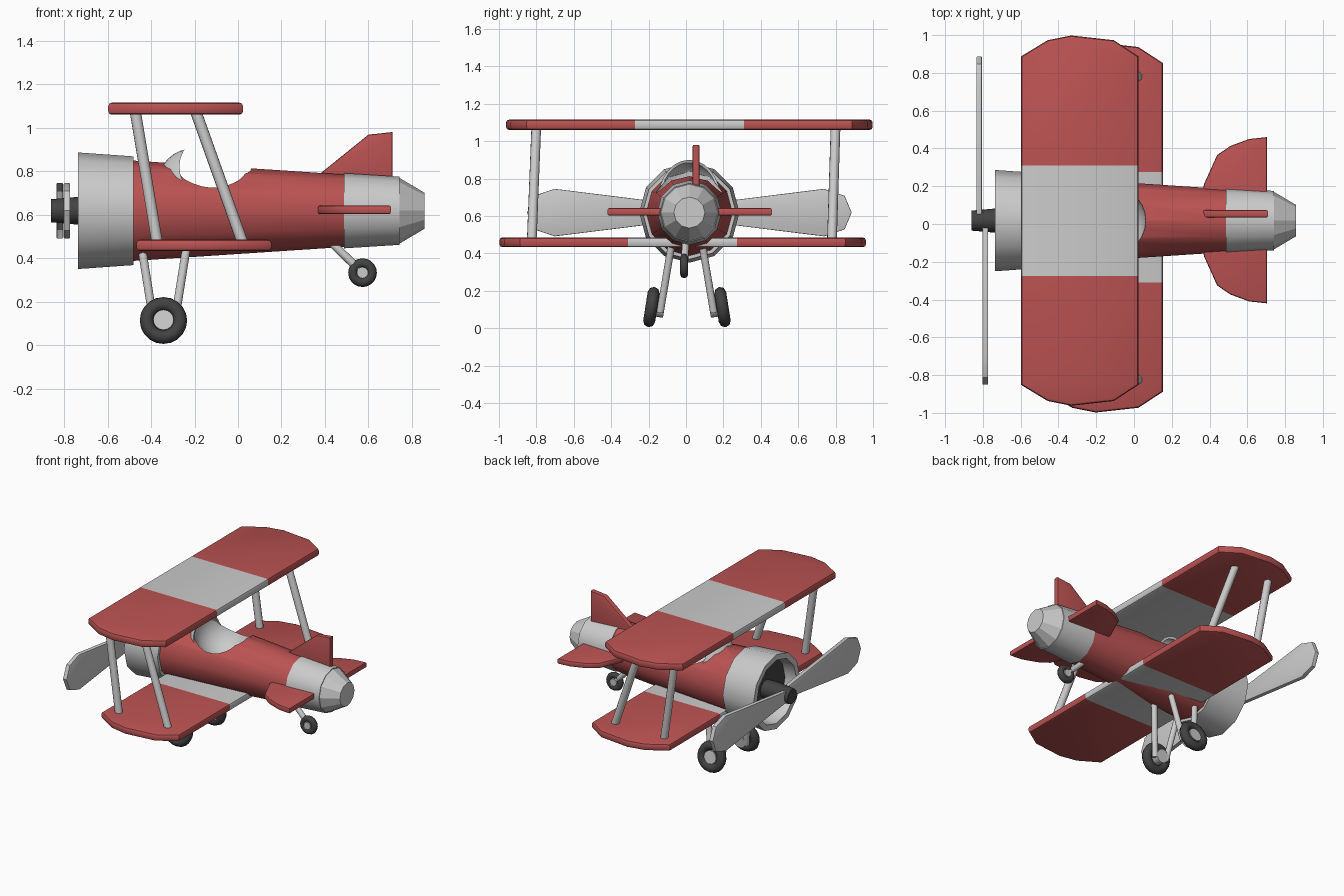
import bpy, bmesh, math
from mathutils import Vector, Matrix

if "Cube" in bpy.data.objects:
    bpy.data.objects.remove(bpy.data.objects["Cube"])


def material(name, rgb):
    m = bpy.data.materials.new(name)
    m.diffuse_color = (*rgb, 1)
    m.use_nodes = True
    m.node_tree.nodes["Principled BSDF"].inputs["Base Color"].default_value = m.diffuse_color
    return m


RED = material("red_paint", (0.5, 0.085, 0.085))
DARK = material("dark_rubber", (0.055, 0.055, 0.055))
GREY = material("grey_paint", (0.8, 0.8, 0.8))
CY, CZ = 0.018, 0.618      # fuselage axis


def make(name, bm, *mats, angle=40):
    bmesh.ops.recalc_face_normals(bm, faces=bm.faces)
    me = bpy.data.meshes.new(name)
    bm.to_mesh(me)
    bm.free()
    ob = bpy.data.objects.new(name, me)
    bpy.context.collection.objects.link(ob)
    for m in mats:
        me.materials.append(m)
    smooth(ob, angle)
    return ob


def smooth(ob, angle=40):
    bpy.ops.object.select_all(action='DESELECT')
    ob.select_set(True)
    bpy.context.view_layer.objects.active = ob
    bpy.ops.object.shade_smooth_by_angle(angle=math.radians(angle))


def lathe(name, profile, *mats, n=12, angle=40):
    """Revolve (x, radius) points about the fuselage axis."""
    bm = bmesh.new()
    vs = [bm.verts.new((x, CY, CZ + r)) for x, r in profile]
    es = [bm.edges.new(p) for p in zip(vs, vs[1:])]
    bmesh.ops.spin(bm, geom=vs + es, cent=(0, CY, CZ), axis=(1, 0, 0),
                   angle=2 * math.pi, steps=n)
    bmesh.ops.remove_doubles(bm, verts=bm.verts, dist=1e-4)
    return make(name, bm, *mats, angle=angle)


def rod(name, a, b, r, *mats, n=12):
    a, b = Vector(a), Vector(b)
    bm = bmesh.new()
    mat = Matrix.Translation((a + b) / 2) @ (b - a).to_track_quat('Z', 'Y').to_matrix().to_4x4()
    bmesh.ops.create_cone(bm, cap_ends=True, segments=n, radius1=r, radius2=r,
                          depth=(b - a).length, matrix=mat)
    return make(name, bm, *mats)


def prism(pts, axis, lo, hi, bevel=0.0):
    """Extrude a flat outline along an axis (0=x, 1=y, 2=z) from lo to hi."""
    bm = bmesh.new()

    def place(p, h):
        c = list(p)
        c.insert(axis, h)
        return bm.verts.new(c)
    face = bm.faces.new([place(p, lo) for p in pts])
    ext = bmesh.ops.extrude_face_region(bm, geom=[face])
    step = Vector((0, 0, 0))
    step[axis] = hi - lo
    bmesh.ops.translate(bm, vec=step,
                        verts=[v for v in ext['geom'] if isinstance(v, bmesh.types.BMVert)])
    bmesh.ops.recalc_face_normals(bm, faces=bm.faces)
    if bevel:
        rim = [e for e in bm.edges if abs(e.verts[0].co[axis] - e.verts[1].co[axis]) < 1e-5]
        bmesh.ops.bevel(bm, geom=rim, offset=bevel, segments=2, profile=0.5, affect='EDGES')
    return bm


def cut(ob, cutter):
    mod = ob.modifiers.new("cut", 'BOOLEAN')
    mod.operation, mod.solver, mod.object = 'DIFFERENCE', 'EXACT', cutter
    bpy.context.view_layer.objects.active = ob
    bpy.ops.object.modifier_apply(modifier=mod.name)
    bpy.data.objects.remove(cutter)
    smooth(ob)


# Wings: tapered-tip slabs, red with a grey centre band
def wing(name, x0, yc, z0, z1):
    tip = [(0, 0.87), (0.14, 0.955), (0.265, 0.98), (0.49, 0.955), (0.62, 0.87)]
    pts = [(x0 + x, yc + y) for x, y in tip] + [(x0 + x, yc - y) for x, y in reversed(tip)]
    bm = prism(pts, 2, z0, z1, 0.016)
    for s in (-1, 1):
        bmesh.ops.bisect_plane(bm, geom=bm.verts[:] + bm.edges[:] + bm.faces[:],
                               plane_co=(0, yc + s * 0.292, 0), plane_no=(0, 1, 0))
    for f in bm.faces:
        f.material_index = int(abs(f.calc_center_median().y - yc) < 0.29)
    make(name, bm, RED, GREY)


wing("upper_wing", -0.597, 0.018, 1.06, 1.115)
wing("lower_wing", -0.467, -0.018, 0.433, 0.485)

# Wing struts
for side, yb, yt in (("left", -0.825, -0.80), ("right", 0.78, 0.80)):
    rod(f"{side}_front_strut", (-0.37, yb, 0.46), (-0.475, yt, 1.09), 0.026)
    rod(f"{side}_rear_strut", (0.025, yb, 0.46), (-0.20, yt, 1.09), 0.026)

# Fuselage with a scooped grey cockpit
hull = lathe("fuselage", [(-0.5, 0), (-0.5, 0.232), (0.5, 0.166), (0.5, 0)], RED, GREY)
bm = bmesh.new()
bmesh.ops.create_uvsphere(bm, u_segments=28, v_segments=16, radius=0.192,
                          matrix=Matrix.Translation((-0.13, CY, 0.80)))
for f in bm.faces:
    f.material_index = 1
cut(hull, make("cockpit_cutter", bm, RED, GREY))

# Windscreen: thin dome segment with a concave rear edge
bm = bmesh.new()
bmesh.ops.create_uvsphere(bm, u_segments=24, v_segments=16, radius=0.168)
bmesh.ops.delete(bm, geom=[v for v in bm.verts if v.co.z < -0.02 or v.co.x > 0.09], context='VERTS')
bmesh.ops.translate(bm, vec=(-0.205, CY, 0.737), verts=bm.verts)
screen = make("windscreen", bm)
sol = screen.modifiers.new("shell", 'SOLIDIFY')
sol.thickness = 0.012
bpy.ops.object.modifier_apply(modifier=sol.name)
ring = [(-0.12 + 0.15 * math.cos(a), 0.82 + 0.15 * math.sin(a))
        for a in (i * math.pi / 12 for i in range(24))]
cut(screen, make("windscreen_cutter", prism(ring, 1, -0.4, 0.4)))

# Cowl, engine face, tail sleeve and tail cone
lathe("cowl", [(-0.48, 0), (-0.48, 0.25), (-0.735, 0.268), (-0.735, 0.228), (-0.62, 0.22), (-0.62, 0)])
lathe("engine_face", [(-0.65, 0), (-0.65, 0.218), (-0.61, 0.218), (-0.61, 0)], DARK)
lathe("tail_sleeve", [(0.487, 0), (0.487, 0.173), (0.742, 0.157), (0.742, 0)])
lathe("tail_cone", [(0.74, 0), (0.74, 0.153), (0.858, 0.083), (0.858, 0)], angle=20)

# Propeller
lathe("propeller_hub", [(-0.86, 0), (-0.86, 0.053), (-0.735, 0.064), (-0.62, 0.064), (-0.62, 0)], DARK)
for side, s, x in (("left", -1, -0.787), ("right", 1, -0.82)):
    half = [(0.02, 0.04), (0.72, 0.127), (0.83, 0.09)]
    pts = [(CY + s * y, CZ + z) for y, z in half] + [(CY + s * 0.868, CZ)] \
        + [(CY + s * y, CZ - z) for y, z in reversed(half)]
    make(f"{side}_propeller_blade", prism(pts, 0, x - 0.015, x + 0.015, 0.004))

# Tail plane and fin
half = [(0.36, 0.10), (0.37, 0.19), (0.44, 0.345), (0.51, 0.393), (0.61, 0.43), (0.704, 0.44)]
pts = [(x, 0.02 + y) for x, y in half] + [(x, 0.02 - y) for x, y in reversed(half)]
make("tail_plane", prism(pts, 2, 0.602, 0.642, 0.01), RED)
make("tail_fin", prism([(0.33, 0.75), (0.60, 0.968), (0.71, 0.98), (0.71, 0.70)],
                       1, 0.035, 0.073, 0.008), RED)


# Wheels: dark tyre around a grey hub
def wheel(name, centre, major, minor, hub_r, hub_in, hub_out, tilt):
    bm = bmesh.new()
    n, m = 20, 8
    grid = [[bm.verts.new(((major + minor * math.cos(b)) * math.cos(a), minor * math.sin(b),
                           (major + minor * math.cos(b)) * math.sin(a)))
             for b in (2 * math.pi * j / m for j in range(m))]
            for a in (2 * math.pi * i / n for i in range(n))]
    for i in range(n):
        for j in range(m):
            k, l = (i + 1) % n, (j + 1) % m
            bm.faces.new((grid[i][j], grid[k][j], grid[k][l], grid[i][l]))
    tyre = make(f"{name}_tyre", bm, DARK, angle=60)
    hub = rod(f"{name}_hub", (0, hub_in, 0), (0, hub_out, 0), hub_r, n=16)
    for ob in (tyre, hub):
        ob.matrix_world = Matrix.Translation(centre) @ Matrix.Rotation(tilt, 4, 'X')


for side, s in (("left", -1), ("right", 1)):
    y = 0.005
    wheel(f"{side}_wheel", (-0.343, y + s * 0.19, 0.113), 0.077, 0.032, 0.047,
          -s * 0.07, s * 0.022, s * math.radians(9))
    for part, xt, xb in (("front", -0.445, -0.385), ("rear", -0.235, -0.295)):
        rod(f"{side}_{part}_wheel_leg", (xt, y + s * 0.08, 0.46), (xb, y + s * 0.143, 0.085), 0.02)

# Tail wheel
wheel("tail_wheel", (0.573, -0.01, 0.333), 0.044, 0.022, 0.026, -0.022, 0.022, 0)
rod("tail_wheel_leg", (0.40, 0.0, 0.50), (0.56, -0.008, 0.345), 0.019)
